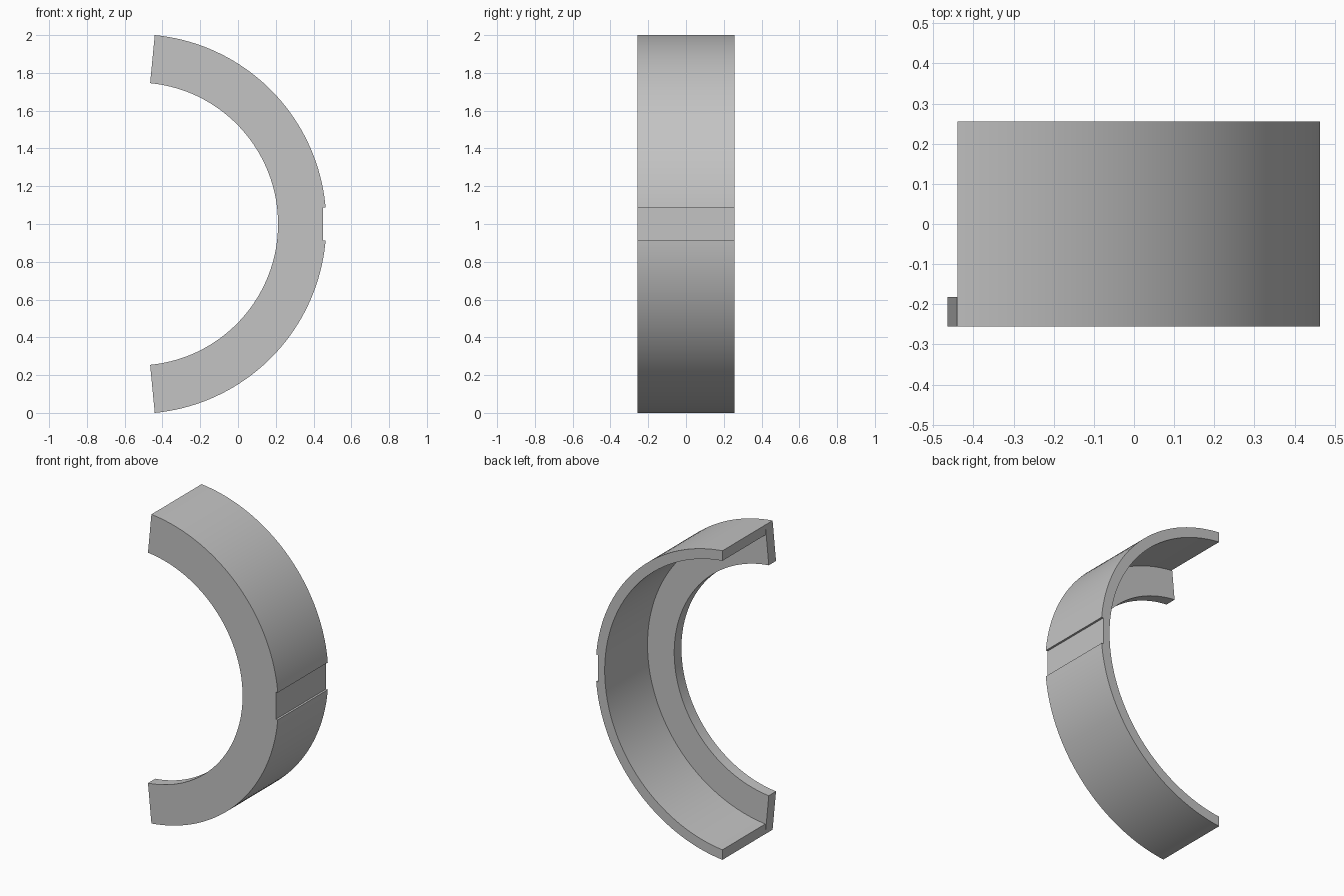
import bpy
import bmesh
import math

cube = bpy.data.objects.get("Cube")
if cube:
    bpy.data.objects.remove(cube, do_unlink=True)

CX, CZ = -0.537, 1.0                  # arc centre
HALF = math.radians(84.5)             # half sweep of the arc
R_OUT = 1.0 / math.sin(HALF)
R_FLANGE, R_SHELL = 0.749, 0.94
Y_FRONT, Y_FLANGE, Y_BACK = -0.256, -0.182, 0.256

grey = bpy.data.materials.new("plain_grey")
grey.use_nodes = True
colour = (0.55, 0.55, 0.55, 1)
grey.diffuse_color = colour
grey.node_tree.nodes["Principled BSDF"].inputs["Base Color"].default_value = colour


def arc(radius, a, b, n):
    return [(CX + radius * math.cos(a + (b - a) * i / n),
             CZ + radius * math.sin(a + (b - a) * i / n)) for i in range(n + 1)]


def prism(name, profile, y0, y1):
    """Extrude an x-z outline along y."""
    bm = bmesh.new()
    face = bm.faces.new([bm.verts.new((x, y0, z)) for x, z in profile])
    new = bmesh.ops.extrude_face_region(bm, geom=[face])["geom"]
    bmesh.ops.translate(bm, vec=(0, y1 - y0, 0),
                        verts=[v for v in new if isinstance(v, bmesh.types.BMVert)])
    bmesh.ops.recalc_face_normals(bm, faces=bm.faces)
    mesh = bpy.data.meshes.new(name)
    bm.to_mesh(mesh)
    bm.free()
    mesh.materials.append(grey)
    obj = bpy.data.objects.new(name, mesh)
    bpy.context.collection.objects.link(obj)
    return obj


def rectangle(x0, x1, z0, z1):
    return [(x0, z0), (x1, z0), (x1, z1), (x0, z1)]


# Solid half ring
ring = prism("half_ring_housing",
             arc(R_OUT, -HALF, HALF, 80) + arc(R_FLANGE, HALF, -HALF, 80),
             Y_FRONT, Y_BACK)

# Hollow behind the front flange, square shell ends, and outer notch
end_x = CX + R_OUT * math.cos(HALF) + 0.0005
cutters = [
    prism("hollow_cutter", arc(R_SHELL, -math.pi, math.pi, 160)[:-1], Y_FLANGE, 0.5),
    prism("end_cutter", rectangle(-1, end_x, -0.5, 2.5), Y_FLANGE, 0.5),
    prism("notch_cutter", rectangle(0.45, 0.6, 0.912, 1.088), -0.5, 0.5),
]

bpy.ops.object.select_all(action="DESELECT")
ring.select_set(True)
bpy.context.view_layer.objects.active = ring
for cutter in cutters:
    cutter.hide_render = True
    cut = ring.modifiers.new(cutter.name, "BOOLEAN")
    cut.operation = "DIFFERENCE"
    cut.solver = "EXACT"
    cut.object = cutter
    bpy.ops.object.modifier_apply(modifier=cut.name)
    bpy.data.objects.remove(cutter, do_unlink=True)

bpy.ops.object.shade_smooth_by_angle(angle=math.radians(20))
